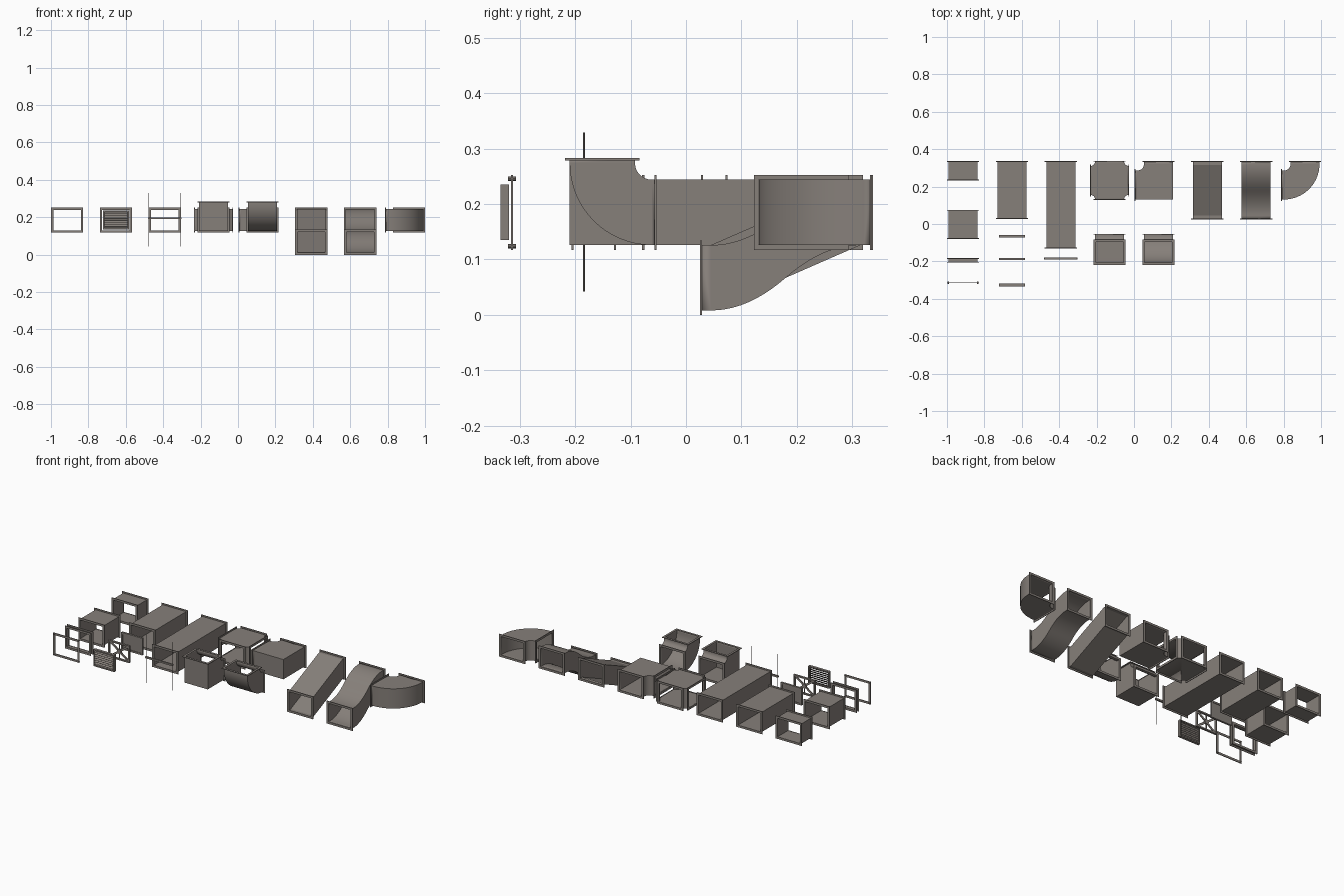
import bpy, bmesh, math
from mathutils import Vector

cube = bpy.data.objects.get("Cube")
if cube:
    bpy.data.objects.remove(cube)

metal = bpy.data.materials.new("warm grey metal")
metal.use_nodes = True
GREY = (0.24, 0.215, 0.195, 1)
metal.diffuse_color = GREY
metal.node_tree.nodes["Principled BSDF"].inputs["Base Color"].default_value = GREY

# Shared sizes: half width, half height, mid height, wall and spacing
HW, HH, ZC, WALL = 0.0775, 0.059, 0.185, 0.004
LIP, BACK, STEP = 0.0085, 0.334, 0.2612
X, Y, Z = Vector((1, 0, 0)), Vector((0, 1, 0)), Vector((0, 0, 1))


def column(i):
    return -0.914 + STEP * i


def finish(name, bm, thick=0.0, offset=-1.0, smooth=False):
    bmesh.ops.remove_doubles(bm, verts=bm.verts, dist=1e-5)
    bmesh.ops.recalc_face_normals(bm, faces=bm.faces)
    mesh = bpy.data.meshes.new(name)
    bm.to_mesh(mesh)
    bm.free()
    mesh.materials.append(metal)
    ob = bpy.data.objects.new(name, mesh)
    bpy.context.collection.objects.link(ob)
    if thick:
        mod = ob.modifiers.new("wall", "SOLIDIFY")
        mod.thickness, mod.offset = thick, offset
    if smooth:
        bpy.ops.object.select_all(action="DESELECT")
        ob.select_set(True)
        bpy.context.view_layer.objects.active = ob
        bpy.ops.object.shade_smooth_by_angle(angle=math.radians(30))
    return ob


def frame(name, centre, u, v, hu, hv, rim=LIP, inner=WALL, thick=0.004):
    """Flat rectangular ring in the plane of u and v."""
    bm = bmesh.new()
    rings = []
    for grow in (rim, -inner):
        rings.append([bm.verts.new(Vector(centre) + u * (a * (hu + grow)) + v * (b * (hv + grow)))
                      for a, b in ((-1, -1), (1, -1), (1, 1), (-1, 1))])
    for i in range(4):
        j = (i + 1) % 4
        bm.faces.new((rings[0][i], rings[0][j], rings[1][j], rings[1][i]))
    return finish(name, bm, thick, 0)


def box(name, centre, size, tilt=None):
    bm = bmesh.new()
    bmesh.ops.create_cube(bm, size=1)
    bmesh.ops.scale(bm, vec=size, verts=bm.verts)
    ob = finish(name, bm)
    ob.location = centre
    if tilt:
        ob.rotation_euler = tilt
    return ob


def rod(name, centre, radius, length, tilt=(0, 0, 0)):
    bm = bmesh.new()
    bmesh.ops.create_cone(bm, cap_ends=True, segments=8, radius1=radius, radius2=radius, depth=length)
    ob = finish(name, bm)
    ob.location, ob.rotation_euler = centre, tilt
    return ob


def duct(name, pairs, place, depth, smooth=False):
    """Open duct through wall point pairs in a plane, with a flange at each end."""
    bm = bmesh.new()
    rings = [[bm.verts.new(place(*pt, d)) for pt, d in
              ((p, -depth), (q, -depth), (q, depth), (p, depth))] for p, q in pairs]
    for r, s in zip(rings, rings[1:]):
        for i in range(4):
            j = (i + 1) % 4
            bm.faces.new((r[i], r[j], s[j], s[i]))
    finish(name, bm, WALL, -1, smooth)
    for label, (p, q) in (("start", pairs[0]), ("end", pairs[-1])):
        a, b = place(*p, 0), place(*q, 0)
        side = (place(0, 0, 1) - place(0, 0, 0)).normalized()
        frame(f"{name}_{label}_flange", (a + b) / 2, (b - a).normalized(), side, (b - a).length / 2, depth)


def upright(x):
    return lambda a, b, d: Vector((x + d, a, b))


def flat(a, b, d):
    return Vector((a, b, ZC + d))


def straight(name, x, y0, y1):
    duct(name, [((y, ZC - HH), (y, ZC + HH)) for y in (y0, y1)], upright(x), HW)


def elbow_pairs(cx, cy, sx, sy, r, width, lead, square):
    """Wall pairs of a quarter turn round a centre; sx, sy point to the outer corner."""
    pairs, n, big = [], 16, r + width
    for i in range(n + 1):
        t = math.pi / 2 * i / n
        c, s = math.cos(t), math.sin(t)
        k = 1 / max(c, s) if square else 1
        pairs.append(((cx + sx * big * c * k, cy + sy * big * s * k), (cx + sx * r * c, cy + sy * r * s)))
    first = tuple((p[0], p[1] - sy * lead) for p in pairs[0])
    last = tuple((p[0] - sx * lead, p[1]) for p in pairs[-1])
    return [first] + pairs + [last]


# Straight ducts of four lengths, and a short coupling collar
straight("short_duct", column(0), 0.235, BACK)
straight("medium_duct", column(0), -0.077, 0.073)
straight("coupling_collar", column(0), -0.205, -0.184)
straight("long_duct", column(1), 0.029, BACK)
straight("extra_long_duct", column(2), -0.128, BACK)

# Loose flange ring with corner bolts
frame("flange_ring", (column(0), -0.314, ZC), X, Z, HW, HH)
for sx in (-1, 1):
    for sz in (-1, 1):
        rod("flange_bolt", (column(0) + sx * (HW + 0.002), -0.314, ZC + sz * (HH + 0.002)),
            0.004, 0.014, (math.pi / 2, 0, 0))

# Four way junction: top and bottom plates joined by curved corner walls
cx, cy, reach = column(3), 0.233, 0.102
bm = bmesh.new()
top, bottom = [], []
for quarter in range(4):
    base = quarter * math.pi / 2
    for i in range(7):
        a = math.pi * 1.5 - math.pi / 2 * i / 6
        px = reach + (reach - HW) * math.cos(a)
        py = reach + (reach - HW) * math.sin(a)
        rx = cx + px * math.cos(base) - py * math.sin(base)
        ry = cy + px * math.sin(base) + py * math.cos(base)
        top.append(bm.verts.new((rx, ry, ZC + HH)))
        bottom.append(bm.verts.new((rx, ry, ZC - HH)))
bm.faces.new(top)
bm.faces.new(bottom)
for i in range(28):
    if i % 7 != 6:
        bm.faces.new((top[i], top[i + 1], bottom[i + 1], bottom[i]))
finish("cross_junction", bm, WALL, -1, True)
for s in (-1, 1):
    frame("cross_side_flange", (cx + s * reach, cy, ZC), Y, Z, HW, HH)
    frame("cross_end_flange", (cx, cy + s * reach, ZC), X, Z, HW, HH)

# Horizontal elbows: square outer corner and rounded
for name, i, square in (("square_elbow", 4, True), ("round_elbow", 7, False)):
    left = column(i) - HW
    duct(name, elbow_pairs(left - 0.035, 0.321, 1, -1, 0.035, 2 * HW, 0.013, square), flat, HH, True)

# Rising elbows: square outer corner and rounded
for name, i, square in (("square_riser", 3, True), ("round_riser", 4, False)):
    duct(name, elbow_pairs(-0.062, 0.274, -1, -1, 0.03, 2 * HH, 0.007, square), upright(column(i)), HW, True)

# Offset ducts that step down to the front: slanted and S curved
low, high, drop = 0.045, 0.315, 0.118


def offset_pairs(ease, steps):
    ys = [0.027] + [low + (high - low) * i / steps for i in range(steps + 1)] + [BACK]
    pairs = []
    for y in ys:
        t = min(1, max(0, (y - low) / (high - low)))
        z = ZC - drop + drop * ease(t)
        pairs.append(((y, z - HH), (y, z + HH)))
    return pairs


duct("slanted_offset", offset_pairs(lambda t: t, 1), upright(column(5)), HW)
duct("curved_offset", offset_pairs(lambda t: 2 * t * t if t < 0.5 else 1 - 2 * (1 - t) ** 2, 20),
     upright(column(6)), HW, True)

# Small inserts: cover plate, fan and louvre
px, pw, ph = column(1), 0.068, 0.049
frame("cover_rim", (px, -0.065, ZC), X, Z, pw, ph, 0.002, 0.008, 0.012)
box("cover_plate", (px, -0.065, ZC), (2 * pw, 0.005, 2 * ph))

frame("fan_frame", (px, -0.187, ZC), X, Z, pw, ph, 0.002, 0.006, 0.012)
rod("fan_hub", (px, -0.187, ZC), 0.014, 0.012, (math.pi / 2, 0, 0))
slope = math.atan2(ph, pw)
for s in (-1, 1):
    box("fan_brace", (px, -0.187, ZC), (2 * math.hypot(pw, ph) - 0.01, 0.004, 0.012), (0, s * slope, 0))
box("fan_post", (px, -0.187, ZC), (0.006, 0.004, 2 * ph))

frame("louvre_frame", (px, -0.327, ZC), X, Z, pw, ph, 0.001, 0.006, 0.016)
for i in range(8):
    z = ZC + (i - 3.5) * 0.0115
    box("louvre_slat", (px, -0.327, z), (2 * pw - 0.008, 0.02, 0.0015), (math.radians(45), 0, 0))

# Hanger: two threaded rods and a cross bar
hx = column(2)
for s in (-1, 1):
    rod("hanger_rod", (hx + s * 0.085, -0.184, 0.186), 0.0017, 0.287)
box("hanger_bar", (hx, -0.184, 0.195), (0.18, 0.01, 0.01))
